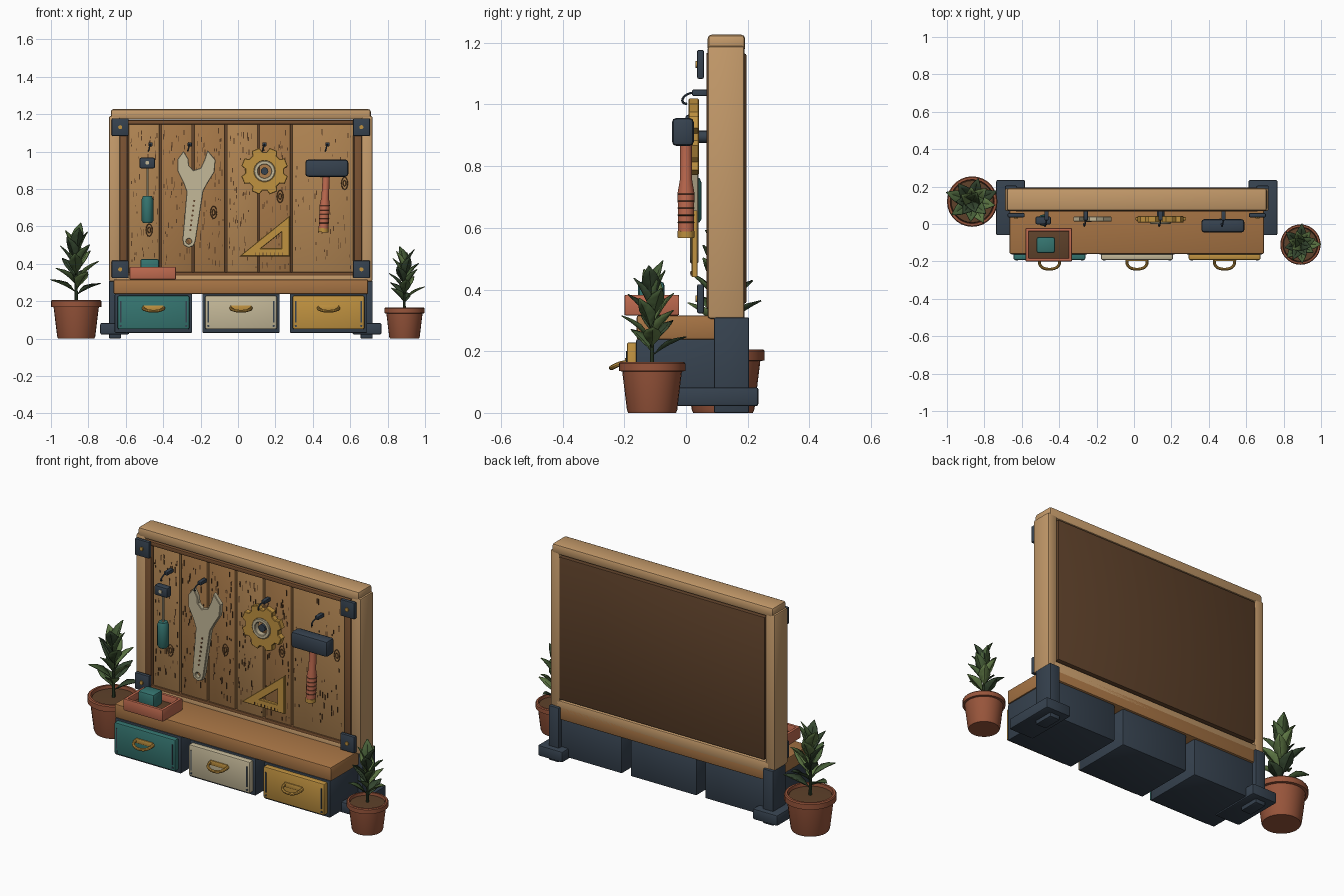
import bpy, bmesh, math, random
from mathutils import Matrix, Vector

if "Cube" in bpy.data.objects:
    bpy.data.objects.remove(bpy.data.objects["Cube"])

random.seed(4)
CX = 0.015  # board centre line


def mat(name, hexcol):
    m = bpy.data.materials.new(name)
    c = [int(hexcol[i:i + 2], 16) / 255 for i in (0, 2, 4)]
    m.diffuse_color = [(v / 12.92 if v < 0.04 else ((v + 0.055) / 1.055) ** 2.4) for v in c] + [1]
    m.use_nodes = True
    m.node_tree.nodes["Principled BSDF"].inputs["Base Color"].default_value = m.diffuse_color
    return m


OAK, BENCH = mat("oak", "C49A6A"), mat("bench_wood", "A87545")
PLANK_A, PLANK_B = mat("plank_light", "B08452"), mat("plank_dark", "A67848")
BROWN, GRAIN = mat("dark_brown", "5E412A"), mat("grain", "5A3D25")
TRIM = mat("trim_brown", "7A5232")
NAVY, TEAL, CREAM = mat("navy", "36424F"), mat("teal", "357570"), mat("cream", "C4B898")
GOLD, CORAL, TERRA = mat("gold", "C09240"), mat("coral", "BF6A4F"), mat("terracotta", "98553B")
GREENS = [mat("leaf_dark", "34462F"), mat("leaf_mid", "475F38"), mat("leaf_light", "5C7543")]


def from_bm(name, bm, *mats):
    me = bpy.data.meshes.new(name)
    bm.to_mesh(me)
    bm.free()
    ob = bpy.data.objects.new(name, me)
    bpy.context.collection.objects.link(ob)
    for m in mats:
        me.materials.append(m)
    return ob


def add_cube(bm, x0, x1, y0, y1, z0, z1):
    m = Matrix.Translation(((x0 + x1) / 2, (y0 + y1) / 2, (z0 + z1) / 2))
    bmesh.ops.create_cube(bm, size=1, matrix=m @ Matrix.Diagonal((x1 - x0, y1 - y0, z1 - z0, 1)))


def box(name, x0, x1, y0, y1, z0, z1, m, bevel=0.006):
    bm = bmesh.new()
    add_cube(bm, x0, x1, y0, y1, z0, z1)
    if bevel:
        bmesh.ops.bevel(bm, geom=bm.edges[:], offset=bevel, segments=2, profile=0.5, affect='EDGES')
    return from_bm(name, bm, m)


def lathe(name, profile, loc, m, steps=24, rot=None):
    bm = bmesh.new()
    vs = [bm.verts.new((r, 0, z)) for r, z in profile]
    es = [bm.edges.new(p) for p in zip(vs, vs[1:])]
    bmesh.ops.spin(bm, geom=vs + es, cent=(0, 0, 0), axis=(0, 0, 1), angle=math.tau, steps=steps)
    bmesh.ops.remove_doubles(bm, verts=bm.verts[:], dist=1e-5)
    bmesh.ops.recalc_face_normals(bm, faces=bm.faces[:])
    bm.transform(Matrix.Translation(loc) @ (rot or Matrix()))
    return from_bm(name, bm, m)


FRONT = Matrix.Rotation(math.pi / 2, 4, 'X')  # local z turns to -y


def disc(name, x, y, z, r, h, m, steps=16):
    return lathe(name, [(0, 0), (r, 0), (r, h), (0, h)], (x, y, z), m, steps, FRONT)


def curve_mesh(name, splines, m, dims='3D', cyclic=False, loc=(0, 0, 0), **kw):
    cu = bpy.data.curves.new(name, 'CURVE')
    cu.dimensions = dims
    for k, v in kw.items():
        setattr(cu, k, v)
    for pts in splines:
        s = cu.splines.new('POLY')
        s.points.add(len(pts) - 1)
        for p, c in zip(s.points, pts):
            p.co = (*c, 0, 1) if len(c) == 2 else (*c, 1)
        s.use_cyclic_u = cyclic
    ob = bpy.data.objects.new(name, cu)
    bpy.context.collection.objects.link(ob)
    cu.materials.append(m)
    ob.location = loc
    if dims == '2D':
        ob.rotation_euler.x = math.pi / 2
    bpy.ops.object.select_all(action='DESELECT')
    ob.select_set(True)
    bpy.context.view_layer.objects.active = ob
    bpy.ops.object.convert(target='MESH')
    return bpy.context.object


def plate(name, loops, y0, y1, m):  # flat cut-out in x,z with holes
    return curve_mesh(name, loops, m, '2D', True, (0, (y0 + y1) / 2, 0), fill_mode='BOTH',
                      extrude=(y1 - y0) / 2 - 0.003, bevel_depth=0.003, bevel_resolution=0, offset=-0.003)


def ring(x, z, r, n=24):
    return [(x + r * math.cos(i * math.tau / n), z + r * math.sin(i * math.tau / n)) for i in range(n)]


# Frame, trim and back panel
box("top_rail", CX - .695, CX + .695, .07, .192, 1.17, 1.227, OAK, .014)
box("bottom_rail", CX - .67, CX + .67, .07, .19, .28, .345, OAK, .008)
box("back_panel", CX - .645, CX + .645, .11, .196, .355, 1.165, BROWN, .006)
box("trim_top", CX - .64, CX + .64, .066, .11, 1.145, 1.168, TRIM, .004)
box("trim_bottom", CX - .64, CX + .64, .066, .11, .337, .355, TRIM, .004)
for s, side in ((-1, "left"), (1, "right")):
    def sbox(name, a, b, *r):
        x = sorted((CX + s * a, CX + s * b))
        return box(f"{side}_{name}", *x, *r)
    sbox("post", .645, .705, .07, .19, .305, 1.19, OAK, .01)
    sbox("trim", .607, .647, .066, .11, .34, 1.165, TRIM, .004)
    sbox("leg", .64, .705, .09, .205, .0, .31, NAVY)
    sbox("foot", .597, .752, -.06, .235, .022, .083, NAVY, .008)
    for z in (1.13, .37):
        sbox("bracket", .6, .69, .036, .058, z - .047, z + .047, NAVY, .005)
        disc("bracket_rivet", CX + s * .645, .037, z, .011, .007, GOLD, 12)

# Planks with grain dashes and knots
grain = bmesh.new()
for i in range(6):
    x = CX - .605 + i * .2017
    x0, x1 = x + (.0 if i == 0 else -.0), x + .2017
    w = .175
    x0 = CX - 3 * w - .08 + i * w + (0 if i else .0)
    x1 = x0 + w
    if i == 5:
        x1 = CX + .607
    x0 = max(x0, CX - .607)
    box(f"plank_{i + 1}", x0 + .005, x1 - .005, .074, .115, .352, 1.148, (PLANK_A, PLANK_B)[i in (1, 2, 4)], .004)
    for _ in range(60):
        gx, gz = random.uniform(x0 + .014, x1 - .014), random.uniform(.37, 1.1)
        add_cube(grain, gx - .002, gx + .002, .0715, .075, gz, gz + random.uniform(.008, .035))
from_bm("wood_grain", grain, GRAIN)
for x, z in ((-.475, .58), (-.13, .675), (.225, .76), (.57, .83)):
    for r in (.01, .022):
        k = curve_mesh("wood_knot", [[(.75 * px, 0, 1.5 * pz) for px, pz in ring(0, 0, r, 12)]], GRAIN,
                       cyclic=True, loc=(x, .073, z), bevel_depth=.002, bevel_resolution=0)

# Bench and drawers
box("bench_top", -.665, .695, -.16, .19, .238, .316, BENCH, .007)
for i, m in enumerate((TEAL, CREAM, GOLD)):
    x = -.452 + i * .468
    box("drawer_case", x - .207, x + .207, -.162, .18, .03, .239, NAVY)
    box("drawer_front", x - .192, x + .192, -.192, -.155, .05, .229, m, .008)
    box("handle_plate", x - .055, x + .055, -.198, -.19, .15, .178, GOLD, .003)
    arc = [(x - .055 * math.cos(a), -.19 - .052 * math.sin(a) ** .6, .164 - .018 * math.sin(a))
           for a in [j * math.pi / 12 for j in range(13)] if math.sin(a) >= 0]
    curve_mesh("handle_pull", [arc], GOLD, bevel_depth=.008, bevel_resolution=2, use_fill_caps=True)
    for s in (-1, 1):
        box("drawer_strip", x + s * .175 - .003, x + s * .175 + .003, -.195, -.19, .085, .2, NAVY, 0)
        disc("drawer_rivet", x + s * .175, -.19, .068, .006, .005, NAVY, 10)

# Tray with sanding block
box("tray_base", -.57, -.337, -.19, -.025, .316, .345, BROWN, .003)
for y in (-.2, -.04):
    box("tray_long_wall", -.58, -.332, y, y + .018, .316, .383, CORAL, .005)
for x in (-.58, -.35):
    box("tray_short_wall", x, x + .018, -.2, -.022, .316, .383, CORAL, .005)
box("tray_block", -.522, -.422, -.155, -.07, .345, .426, TEAL, .012)

# Hooks
for x in (-.468, -.258, .142, .478):
    box("hook_plate", x - .011, x + .011, .02, .075, 1.028, 1.048, NAVY, .003)
    pts = [(x - .012 * j / 8, .025 - .037 * math.sin(j * math.pi / 10), 1.02 + .018 * math.cos(j * math.pi / 8))
           for j in range(9)]
    curve_mesh("hook_wire", [pts], NAVY, bevel_depth=.004, bevel_resolution=1, use_fill_caps=True)

# Screwdriver
box("screwdriver_block", -.527, -.443, -.002, .04, .91, .967, NAVY, .009)
disc("screwdriver_rivet", -.485, .0, .94, .01, .006, CREAM, 12)
lathe("screwdriver_shaft", [(0, .75), (.006, .75), (.006, .915), (0, .915)], (-.484, .02, 0), CREAM, 10)
lathe("screwdriver_handle", [(0, .618), (.024, .618), (.031, .63), (.031, .745), (.024, .762), (0, .762)],
      (-.484, .02, 0), TEAL, 12)

# Wrench
plate("wrench", [[(-.323, .96), (-.291, 1.003), (-.265, .96), (-.262, .925), (-.238, .9), (-.2, .912),
                  (-.18, .955), (-.163, 1.008), (-.12, .955), (-.126, .89), (-.163, .83), (-.185, .79),
                  (-.227, .52), (-.238, .495), (-.265, .485), (-.291, .5), (-.297, .53), (-.275, .785),
                  (-.291, .83), (-.323, .895)], ring(-.263, .52, .014, 12)], .013, .04, CREAM)
for j in range(7):
    disc("wrench_dimple", -.255 + j * .0035, .014, .58 + j * .026, .006, .003, BROWN, 8)

# Gear with hub
gear = []
for i in range(8):
    for da, r in ((-.28, .104), (-.17, .127), (.17, .127), (.28, .104)):
        a = i * math.tau / 8 + da + math.pi / 8
        gear.append((.142 + r * math.cos(a), .895 + r * math.sin(a)))
plate("gear", [gear, ring(.142, .895, .055)], .008, .042, GOLD)
plate("gear_ring", [ring(.142, .895, .056), ring(.142, .895, .036)], .0, .036, CREAM)
disc("gear_hub", .142, .07, .895, .02, .06, NAVY)

# Set square with scale marks
plate("set_square", [[(.008, .44), (.277, .44), (.277, .657)], [(.125, .483), (.232, .483), (.232, .568)]],
      .018, .038, GOLD)
for j in range(8):
    box("scale_mark", .09 + j * .021, .093 + j * .021, .015, .019, .445, .46, BROWN, 0)

# Hammer
box("hammer_head", .36, .59, -.046, .026, .865, .957, NAVY, .016)
tilt = Matrix.Rotation(math.radians(3), 4, 'Y')
lathe("hammer_handle", [(0, 0), (.026, 0), (.027, .13), (.02, .17), (.019, .29), (0, .29)],
      (.457, .0, .585), CORAL, 12, tilt)
lathe("hammer_butt", [(0, 0), (.027, 0), (.027, .022), (0, .022)], (.456, .0, .568), GOLD, 12, tilt)
for j in range(5):
    lathe("grip_ring", [(.025, 0), (.0285, .003), (.025, .006)], (.459 + j * .0012, 0, .615 + j * .023), BROWN, 12)


# Potted plants
def plant(side, x, y, k, turn):
    base = (x, y, 0)
    P = lambda pts: [(r * k, z * k) for r, z in pts]
    lathe(f"{side}_pot", P([(0, .0), (.097, .0), (.102, .012), (.121, .168), (.135, .17), (.135, .2), (.13, .206),
                            (.118, .206), (.115, .175), (0, .175)]), base, TERRA, 28)
    lathe(f"{side}_soil", P([(0, .176), (.116, .176), (.112, .19), (0, .194)]), base, BROWN, 28)
    lathe(f"{side}_stem", P([(0, .18), (.009, .18), (.006, .47), (0, .47)]), base, GREENS[0], 8)
    bm = bmesh.new()
    n = 17
    for i in range(n):
        t = i / (n - 1)
        az, pitch = turn + i * 2.4, math.radians(36 + 46 * t + random.uniform(-7, 7))
        L = .165 - .015 * random.random()
        M = (Matrix.Translation((x, y, (.235 + .23 * t) * k)) @ Matrix.Rotation(az, 4, 'Z')
             @ Matrix.Rotation(-pitch, 4, 'Y') @ Matrix.Scale(k, 4))
        rows = []
        for u, w in ((0, .003), (.15, .006), (.3, .024), (.52, .037), (.76, .025), (1, .001)):
            rows.append([bm.verts.new(M @ Vector((u * L, v * w, abs(v) * w * .4 - u * u * .025))) for v in (-1, 0, 1)])
        for a, b in zip(rows, rows[1:]):
            for j in (0, 1):
                bm.faces.new((a[j], b[j], b[j + 1], a[j + 1])).material_index = i % 3
    ob = from_bm(f"{side}_leaves", bm, *GREENS)
    ob.modifiers.new("thickness", 'SOLIDIFY').thickness = .004 * k


plant("left", -.865, .12, 1, .4)
plant("right", .89, -.11, .8, 1.5)

# Smooth rounded faces, keep sharp edges
bpy.ops.object.select_all(action='SELECT')
bpy.context.view_layer.objects.active = bpy.context.selected_objects[0]
bpy.ops.object.shade_smooth_by_angle(angle=math.radians(35))
